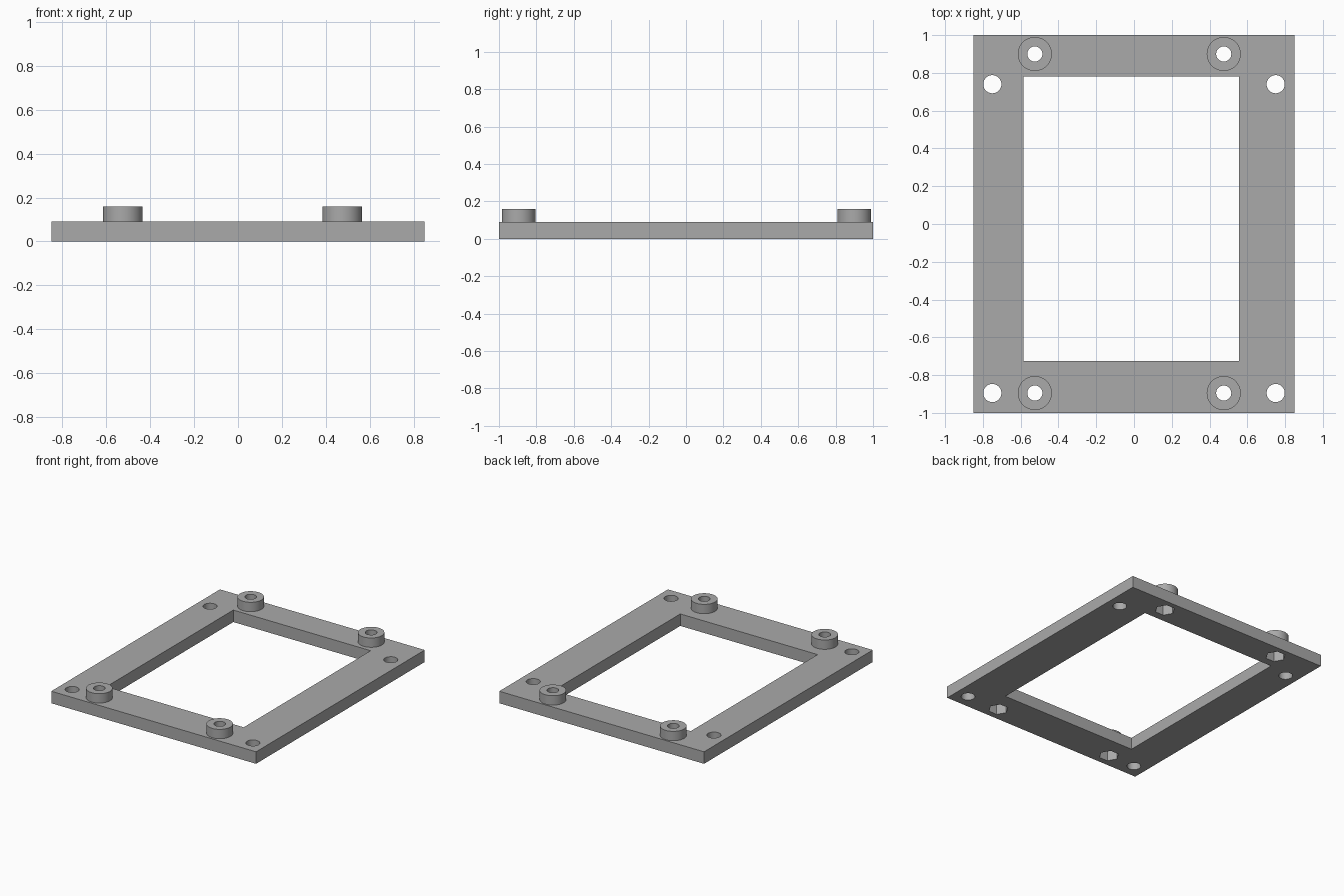
import bpy, math

if "Cube" in bpy.data.objects:
    bpy.data.objects.remove(bpy.data.objects["Cube"])

grey = bpy.data.materials.new("plain grey")
grey.use_nodes = True
colour = (0.40, 0.40, 0.40, 1)
grey.diffuse_color = colour
grey.node_tree.nodes["Principled BSDF"].inputs["Base Color"].default_value = colour

PLATE_TOP, BOSS_TOP = 0.09, 0.16


def box(name, x0, x1, y0, y1, z0, z1):
    bpy.ops.mesh.primitive_cube_add(
        size=1, location=((x0 + x1) / 2, (y0 + y1) / 2, (z0 + z1) / 2))
    ob = bpy.context.object
    ob.name = name
    ob.scale = (x1 - x0, y1 - y0, z1 - z0)
    bpy.ops.object.transform_apply(location=False, rotation=False, scale=True)
    return ob


def cylinder(name, x, y, r, z0, z1, sides=48, turn=0):
    bpy.ops.mesh.primitive_cylinder_add(
        vertices=sides, radius=r, depth=z1 - z0,
        location=(x, y, (z0 + z1) / 2), rotation=(0, 0, turn))
    ob = bpy.context.object
    ob.name = name
    return ob


def combine(target, tool, operation):
    mod = target.modifiers.new(operation.lower(), "BOOLEAN")
    mod.operation, mod.object, mod.solver = operation, tool, "EXACT"
    bpy.context.view_layer.objects.active = target
    bpy.ops.object.modifier_apply(modifier=mod.name)
    bpy.data.objects.remove(tool)


# Rectangular frame with its slightly offset opening
frame = box("mounting_frame", -0.85, 0.85, -1, 1, 0, PLATE_TOP)
combine(frame, box("opening", -0.585, 0.555, -0.725, 0.78, -0.1, 0.3), "DIFFERENCE")

# Plain screw holes near the corners
for x in (-0.75, 0.75):
    for y in (-0.895, 0.74):
        combine(frame, cylinder("hole", x, y, 0.048, -0.1, 0.3), "DIFFERENCE")

# Round bosses, each with a bolt hole and a hexagonal nut pocket underneath
for x in (-0.525, 0.475):
    for y in (-0.895, 0.9):
        combine(frame, cylinder("boss", x, y, 0.09, 0.04, BOSS_TOP), "UNION")
        combine(frame, cylinder("bolt_hole", x, y, 0.04, -0.1, 0.3), "DIFFERENCE")
        combine(frame, cylinder("nut_pocket", x, y, 0.07, -0.1, 0.08, 6, math.pi / 6 * 3),
                "DIFFERENCE")

frame.data.materials.clear()
frame.data.materials.append(grey)
for poly in frame.data.polygons:
    poly.material_index = 0
bpy.ops.object.select_all(action="DESELECT")
frame.select_set(True)
bpy.context.view_layer.objects.active = frame
bpy.ops.object.shade_smooth_by_angle(angle=math.radians(30))
